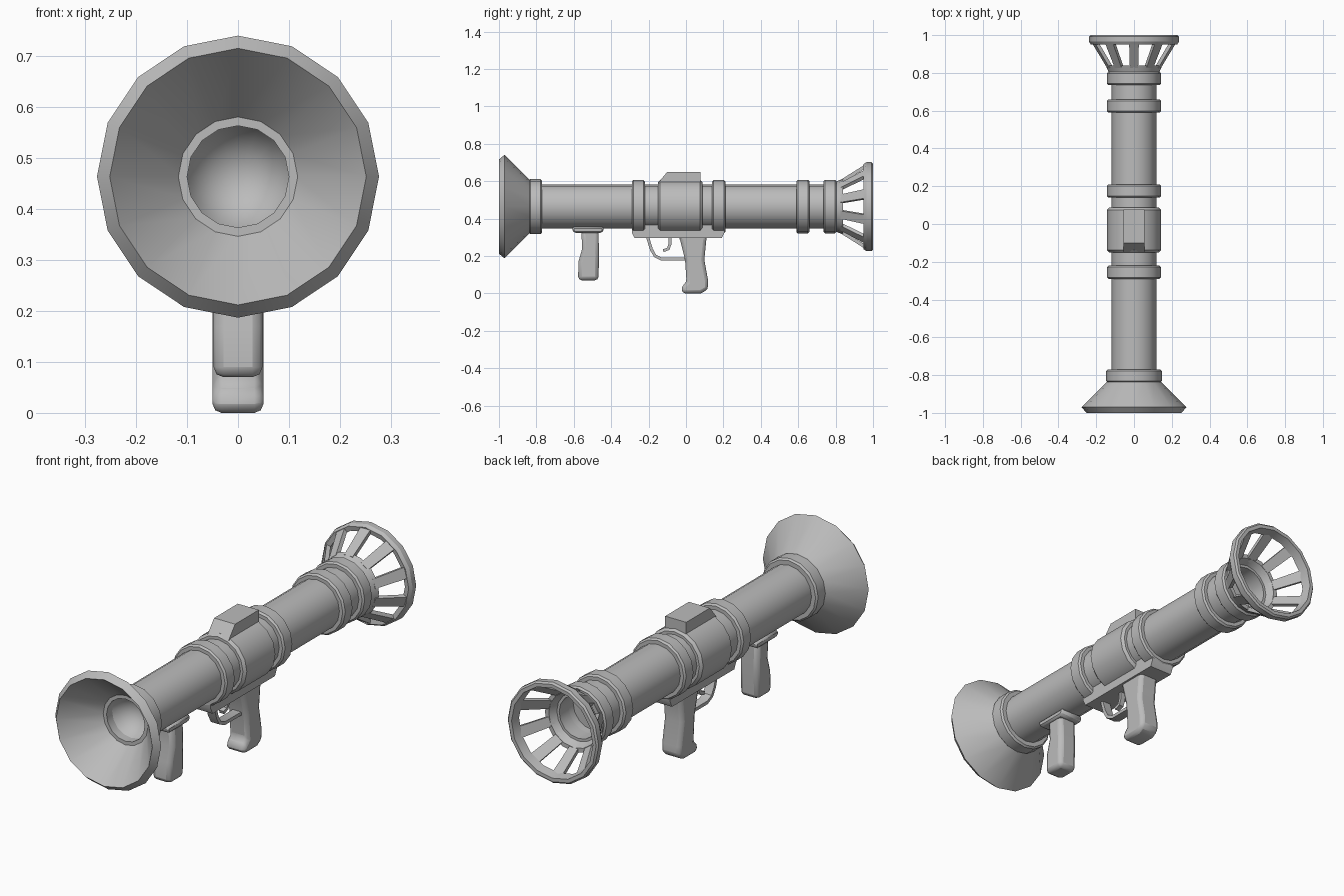
import bpy, bmesh, math
from mathutils import Matrix, Vector

if "Cube" in bpy.data.objects:
    bpy.data.objects.remove(bpy.data.objects["Cube"])

AXIS = 0.464   # height of the barrel axis
SIDES = 16

grey = bpy.data.materials.new("plain_grey")
grey.use_nodes = True
colour = (0.5, 0.5, 0.5, 1)
grey.diffuse_color = colour
grey.node_tree.nodes["Principled BSDF"].inputs["Base Color"].default_value = colour


def finish(name, bm, bevel=0.0, segments=1):
    bmesh.ops.remove_doubles(bm, verts=bm.verts, dist=0.0001)
    bmesh.ops.recalc_face_normals(bm, faces=bm.faces)
    mesh = bpy.data.meshes.new(name)
    bm.to_mesh(mesh)
    bm.free()
    mesh.materials.append(grey)
    ob = bpy.data.objects.new(name, mesh)
    bpy.context.collection.objects.link(ob)
    bpy.ops.object.select_all(action='DESELECT')
    ob.select_set(True)
    bpy.context.view_layer.objects.active = ob
    bpy.ops.object.shade_smooth_by_angle(angle=math.radians(32))
    if bevel:
        mod = ob.modifiers.new("bevel", 'BEVEL')
        mod.width, mod.segments = bevel, segments
        mod.limit_method = 'ANGLE'
        mod.angle_limit = math.radians(40)
    return ob


def lathe(name, profile, closed=True):
    """Spin (radius, y) points round the barrel axis."""
    bm = bmesh.new()
    rows = []
    for i in range(SIDES):
        a = 2 * math.pi * i / SIDES
        rows.append([bm.verts.new((r * math.sin(a), y, AXIS + r * math.cos(a)))
                     for r, y in profile])
    n = len(profile)
    for i in range(SIDES):
        p, q = rows[i], rows[(i + 1) % SIDES]
        for j in range(n if closed else n - 1):
            k = (j + 1) % n
            bm.faces.new((p[j], p[k], q[k], q[j]))
    return finish(name, bm)


def ring(name, y0, y1, r, c=0.008):
    return lathe(name, [(0.1, y0), (r - c, y0), (r, y0 + c),
                        (r, y1 - c), (r - c, y1), (0.1, y1)])


def slab(name, outline, half, bevel=0.0, segments=1):
    """Extrude a (y, z) side outline across x."""
    bm = bmesh.new()
    face = bm.faces.new([bm.verts.new((-half, y, z)) for y, z in outline])
    out = bmesh.ops.extrude_face_region(bm, geom=[face])
    bmesh.ops.translate(bm, vec=(2 * half, 0, 0),
                        verts=[v for v in out["geom"] if isinstance(v, bmesh.types.BMVert)])
    return finish(name, bm, bevel, segments)


def ribbon(name, path, half, thick):
    """Flat bar following a (y, z) path."""
    pts = [Vector(p) for p in path]
    left, right = [], []
    for i, p in enumerate(pts):
        d = (pts[min(i + 1, len(pts) - 1)] - pts[max(i - 1, 0)]).normalized()
        off = Vector((-d.y, d.x)) * thick / 2
        left.append(p + off)
        right.append(p - off)
    return slab(name, left + right[::-1], half)


# Barrel with dished ends
lathe("barrel", [(0, -0.72), (0.05, -0.735), (0.09, -0.77), (0.113, -0.835), (0.118, -0.835),
                 (0.118, 0.79), (0.105, 0.79), (0.1, 0.7), (0, 0.7)], closed=False)

# Front bell
lathe("front_bell", [(0.113, -0.835), (0.252, -1), (0.277, -0.97), (0.142, -0.835)])
ring("bell_collar", -0.84, -0.77, 0.147)

# Barrel bands and central receiver
for name, y0, y1 in (("front_band", -0.29, -0.22), ("middle_band", 0.14, 0.21),
                     ("rear_band", 0.59, 0.66), ("cage_collar", 0.735, 0.805)):
    ring(name, y0, y1, 0.143)
ring("receiver", -0.15, 0.087, 0.143, 0.012)

# Sight block
slab("sight_block", [(-0.15, 0.59), (-0.1, 0.65), (0.077, 0.65), (0.077, 0.59)], 0.055)

# Rear cage: flared base, bars and rim
lathe("cage_base", [(0.105, 0.79), (0.133, 0.8), (0.15, 0.84), (0.13, 0.84)])
lathe("cage_rim", [(0.205, 0.955), (0.228, 0.95), (0.238, 0.965), (0.238, 0.992),
                   (0.23, 1), (0.213, 1)])
bm = bmesh.new()
BARS = 10
for i in range(BARS):
    turn = Matrix.Translation((0, 0, AXIS)) @ Matrix.Rotation(2 * math.pi * i / BARS, 4, 'Y')
    ends = []
    for y, r, w in ((0.825, 0.142, 0.022), (0.965, 0.23, 0.026)):
        ends.append([bm.verts.new(turn @ Vector((x, y, z)))
                     for x, z in ((-w, r), (w, r), (w, r - 0.022), (-w, r - 0.022))])
    a, b = ends
    bm.faces.new(a)
    bm.faces.new(b[::-1])
    for j in range(4):
        k = (j + 1) % 4
        bm.faces.new((a[j], b[j], b[k], a[k]))
finish("cage_bars", bm)

# Lower mounting rail
slab("lower_rail", [(-0.29, 0.37), (-0.29, 0.325), (-0.275, 0.295), (0.19, 0.295),
                    (0.205, 0.325), (0.205, 0.37)], 0.06)

# Rear pistol grip
slab("rear_grip", [(-0.045, 0.32), (-0.03, 0.28), (-0.005, 0.18), (0.003, 0.06), (-0.025, 0.035),
                   (-0.02, 0), (0.08, 0), (0.118, 0.022), (0.118, 0.07), (0.098, 0.18),
                   (0.108, 0.28), (0.115, 0.32)], 0.05, 0.018, 2)

# Front grip with its mounting pad
slab("front_grip", [(-0.56, 0.34), (-0.555, 0.24), (-0.575, 0.17), (-0.577, 0.07), (-0.468, 0.07),
                    (-0.465, 0.2), (-0.468, 0.34)], 0.048, 0.02, 2)
slab("front_grip_pad", [(-0.608, 0.355), (-0.608, 0.335), (-0.595, 0.323), (-0.453, 0.323),
                        (-0.44, 0.335), (-0.44, 0.355)], 0.06, 0.008)

# Trigger and guard
ribbon("trigger_guard", [(-0.205, 0.3), (-0.185, 0.235), (-0.165, 0.2), (-0.13, 0.183),
                         (0.01, 0.183)], 0.022, 0.016)
ribbon("trigger", [(-0.085, 0.3), (-0.085, 0.265), (-0.095, 0.238), (-0.122, 0.228)], 0.012, 0.016)
